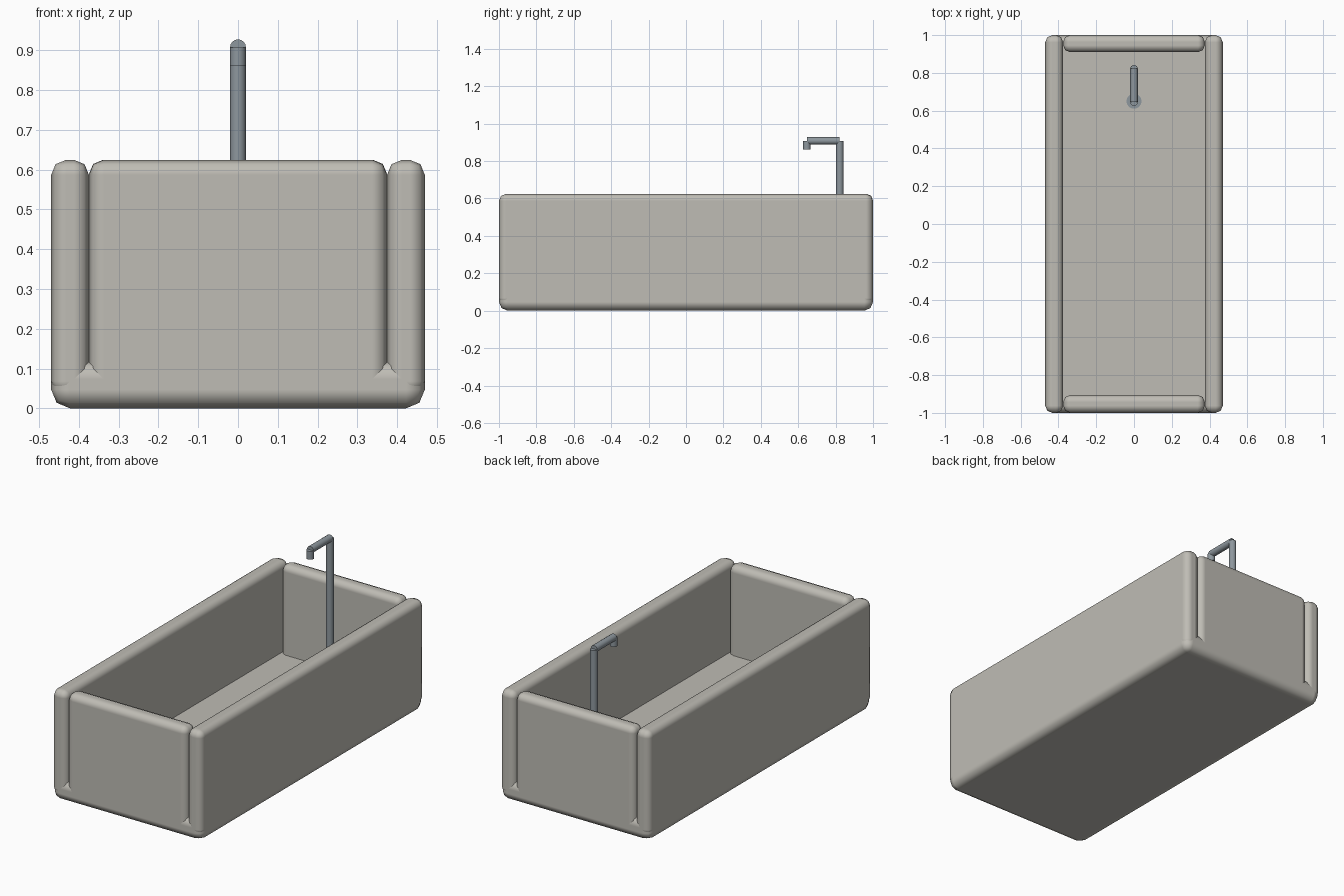
import bpy
import math

cube = bpy.data.objects.get("Cube")
if cube:
    bpy.data.objects.remove(cube, do_unlink=True)


def make_material(name, color):
    mat = bpy.data.materials.new(name)
    mat.use_nodes = True
    mat.diffuse_color = (*color, 1)
    mat.node_tree.nodes["Principled BSDF"].inputs["Base Color"].default_value = (*color, 1)
    return mat


stone = make_material("warm grey stone", (0.52, 0.505, 0.46))
metal = make_material("brushed steel", (0.27, 0.31, 0.34))


def finish(obj, name, mat):
    obj.name = name
    obj.data.materials.append(mat)
    bpy.ops.object.shade_smooth_by_angle(angle=math.radians(50))


def slab(name, x, y, z, bevel):
    """Rounded box spanning the given (low, high) ranges."""
    spans = (x, y, z)
    bpy.ops.mesh.primitive_cube_add(size=1, location=[(a + b) / 2 for a, b in spans])
    obj = bpy.context.object
    obj.scale = [b - a for a, b in spans]
    bpy.ops.object.transform_apply(location=False, rotation=False, scale=True)
    mod = obj.modifiers.new("rounded edges", "BEVEL")
    mod.width = bevel
    mod.segments = 2
    mod.harden_normals = True
    finish(obj, name, mat=stone)


def rod(name, radius, length, location, rotation=(0, 0, 0)):
    bpy.ops.mesh.primitive_cylinder_add(vertices=16, radius=radius, depth=length,
                                        location=location, rotation=rotation)
    finish(bpy.context.object, name, metal)


# Basin: floor slab and four walls
HALF_WIDTH, INNER, HEIGHT, LOW = 0.47, 0.375, 0.625, 0.03
FLOOR = 0.12
slab("basin_floor", (-HALF_WIDTH, HALF_WIDTH), (-1, 1), (0, FLOOR), 0.047)
slab("left_wall", (INNER, HALF_WIDTH), (-1, 1), (LOW, HEIGHT), 0.038)
slab("right_wall", (-HALF_WIDTH, -INNER), (-1, 1), (LOW, HEIGHT), 0.038)
slab("front_wall", (-INNER, INNER), (-1, -0.905), (LOW, HEIGHT), 0.038)
slab("back_wall", (-INNER, INNER), (0.91, 1), (LOW, HEIGHT), 0.036)

# Tap: post, spout arm and nozzle
POST_Y, SPOUT_Y, ARM_Z, R = 0.822, 0.646, 0.908, 0.02
rod("tap_post", R, ARM_Z - FLOOR, (0, POST_Y, (ARM_Z + FLOOR) / 2))
rod("tap_arm", R, POST_Y - SPOUT_Y, (0, (POST_Y + SPOUT_Y) / 2, ARM_Z), (math.pi / 2, 0, 0))
rod("tap_nozzle", R, 0.047, (0, SPOUT_Y, ARM_Z - 0.0235))

# Drain cover on the floor
rod("drain_cover", 0.04, 0.008, (0, 0.65, FLOOR + 0.002))
